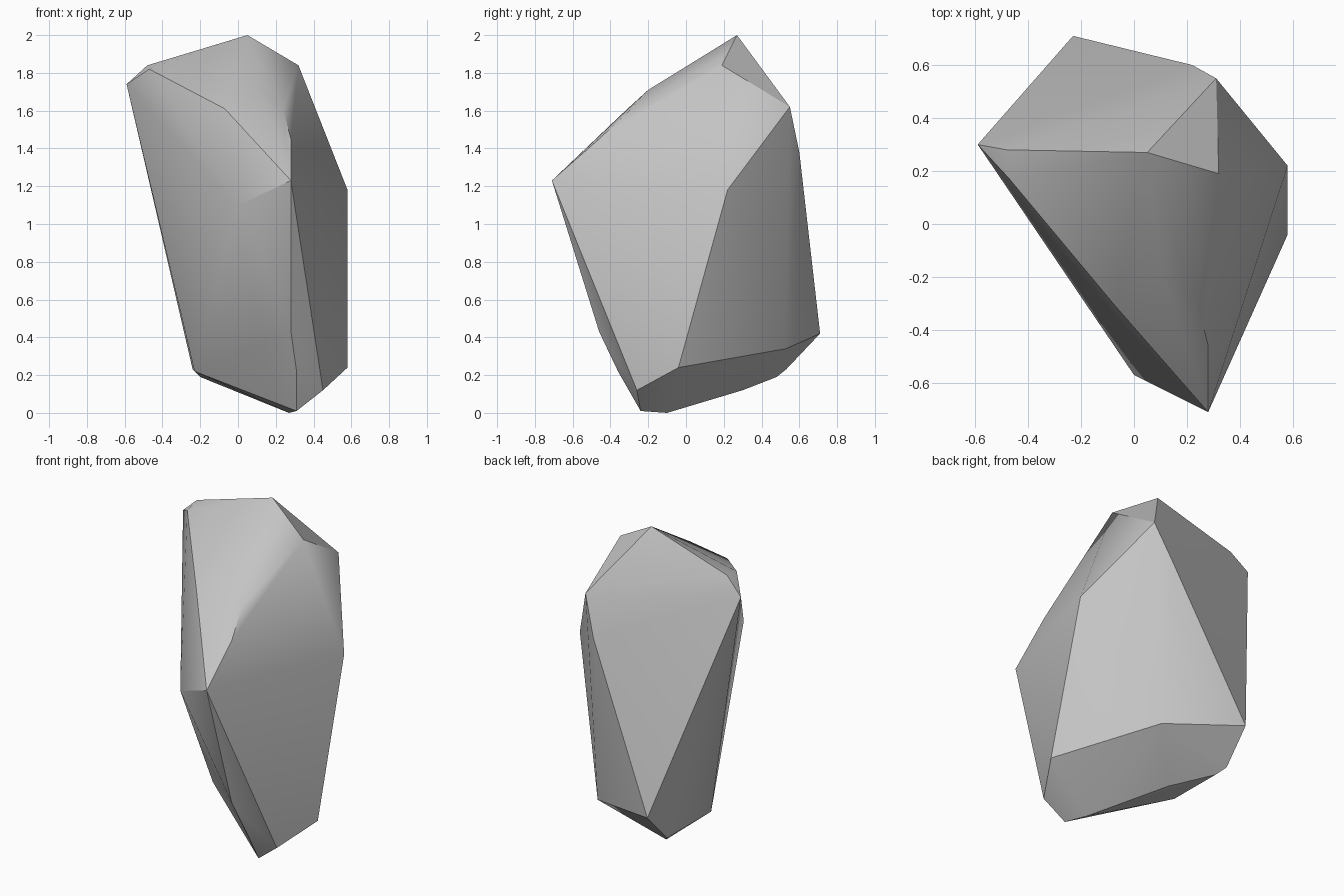
import bpy
import bmesh
import math

# Remove only the default cube
cube = bpy.data.objects.get("Cube")
if cube:
    bpy.data.objects.remove(cube, do_unlink=True)


def make_material(name, rgb):
    mat = bpy.data.materials.new(name)
    mat.use_nodes = True
    colour = (*rgb, 1.0)
    mat.diffuse_color = colour
    mat.node_tree.nodes["Principled BSDF"].inputs["Base Color"].default_value = colour
    return mat


def make_boulder(name, corner_groups, material, sharp_angle):
    """Wrap a tight convex skin around the corner points."""
    bm = bmesh.new()
    for group in corner_groups:
        for corner in group:
            bm.verts.new(corner)
    bmesh.ops.convex_hull(bm, input=list(bm.verts))
    loose = [v for v in bm.verts if not v.link_faces]
    bmesh.ops.delete(bm, geom=loose, context='VERTS')
    bmesh.ops.recalc_face_normals(bm, faces=list(bm.faces))

    mesh = bpy.data.meshes.new(name)
    bm.to_mesh(mesh)
    bm.free()
    mesh.materials.append(material)
    obj = bpy.data.objects.new(name, mesh)
    bpy.context.collection.objects.link(obj)

    # Soft facets, with the strongest ridges kept crisp
    bpy.ops.object.select_all(action='DESELECT')
    obj.select_set(True)
    bpy.context.view_layer.objects.active = obj
    bpy.ops.object.shade_smooth_by_angle(angle=math.radians(sharp_angle))
    return obj


# Peak and the blunt shoulder beside it
crown = [(0.05, 0.27, 2.0), (0.32, 0.19, 1.84), (0.31, 0.55, 1.62),
         (-0.59, 0.3, 1.74), (-0.48, 0.28, 1.84), (-0.47, 0.17, 1.82)]

# Sloping ridges that run down to the front point
front_slope = [(-0.07, -0.31, 1.61), (0.11, -0.2, 1.71),
               (0.24, -0.3, 1.6), (0.28, -0.46, 1.45)]

# Widest corners around the middle
waist = [(0.28, -0.71, 1.23), (0, -0.57, 1.1),
         (0.58, 0.22, 1.18), (0.22, 0.6, 1.38)]

# Corners where the sides turn under
lower_rim = [(-0.23, 0.71, 0.42), (0.24, 0.53, 0.34), (0.58, -0.04, 0.24),
             (0.28, -0.46, 0.43), (0.31, -0.36, 0.22), (0.45, -0.26, 0.12),
             (-0.23, 0.08, 0.22), (-0.24, 0.53, 0.23), (-0.2, 0.48, 0.19)]

# Slanted underside resting on a small foot
foot = [(0.31, -0.24, 0.01), (0.27, -0.1, 0), (0, 0.3, 0.12)]

stone_grey = make_material("stone_grey", (0.55, 0.55, 0.55))
make_boulder("boulder", [crown, front_slope, waist, lower_rim, foot],
             stone_grey, 30)
